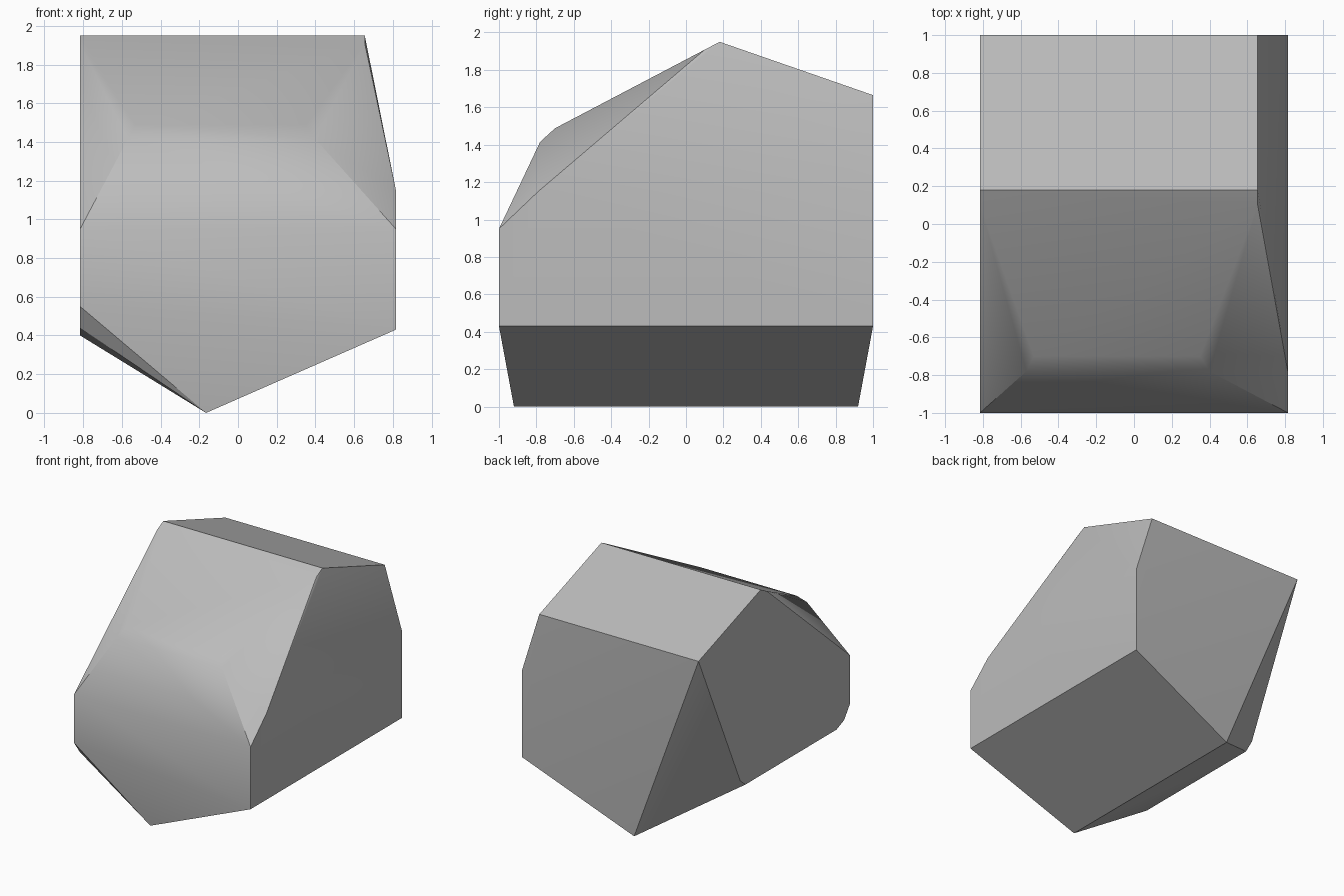
import bpy, bmesh
from math import radians

cube = bpy.data.objects.get("Cube")
if cube:
    bpy.data.objects.remove(cube, do_unlink=True)

# Stone colour
stone = bpy.data.materials.new("stone_grey")
stone.use_nodes = True
grey = (0.5, 0.5, 0.5, 1)
stone.diffuse_color = grey
stone.node_tree.nodes["Principled BSDF"].inputs["Base Color"].default_value = grey

W = 0.816      # half width
TOP = 0.655    # right end of the crest

# Flat left side, as a (y, z) outline
left_side = [(1, 1.665), (0.18, 1.95), (0.1, 1.908), (-1, 0.95), (-1, 0.55),
             (-0.92, 0.44), (-0.82, 0.4), (0.38, 0.4), (0.45, 0.457)]

# Right side and its leaning upper facet
right_side = [(W, -1, 0.43), (W, -1, 0.95), (W, -0.79, 1.15), (W, 1, 1.15),
              (W, 1, 0.43), (TOP, 1, 1.665), (TOP, 0.18, 1.95), (TOP, 0.1, 1.908)]

# Worn brow at the front, and the ridge underneath
brow = [(-0.57, -0.78, 1.415), (0.4, -0.78, 1.415),
        (-0.53, -0.7, 1.488), (0.35, -0.7, 1.488)]
ridge = [(-0.165, -0.92, 0), (-0.165, 0.92, 0)]

points = [(-W, y, z) for y, z in left_side] + right_side + brow + ridge

# Wrap the corners in one faceted stone
bm = bmesh.new()
for p in points:
    bm.verts.new(p)
hull = bmesh.ops.convex_hull(bm, input=bm.verts)
loose = [v for v in bm.verts if not v.link_faces]
bmesh.ops.delete(bm, geom=loose, context="VERTS")
bmesh.ops.dissolve_limit(bm, angle_limit=radians(0.8), verts=bm.verts, edges=bm.edges)
bmesh.ops.recalc_face_normals(bm, faces=bm.faces)

mesh = bpy.data.meshes.new("boulder")
bm.to_mesh(mesh)
bm.free()
mesh.materials.append(stone)
boulder = bpy.data.objects.new("boulder", mesh)
bpy.context.collection.objects.link(boulder)

# Soft shading over the shallow edges, crisp over the rest
bpy.ops.object.select_all(action="DESELECT")
boulder.select_set(True)
bpy.context.view_layer.objects.active = boulder
bpy.ops.object.shade_smooth_by_angle(angle=radians(30))
